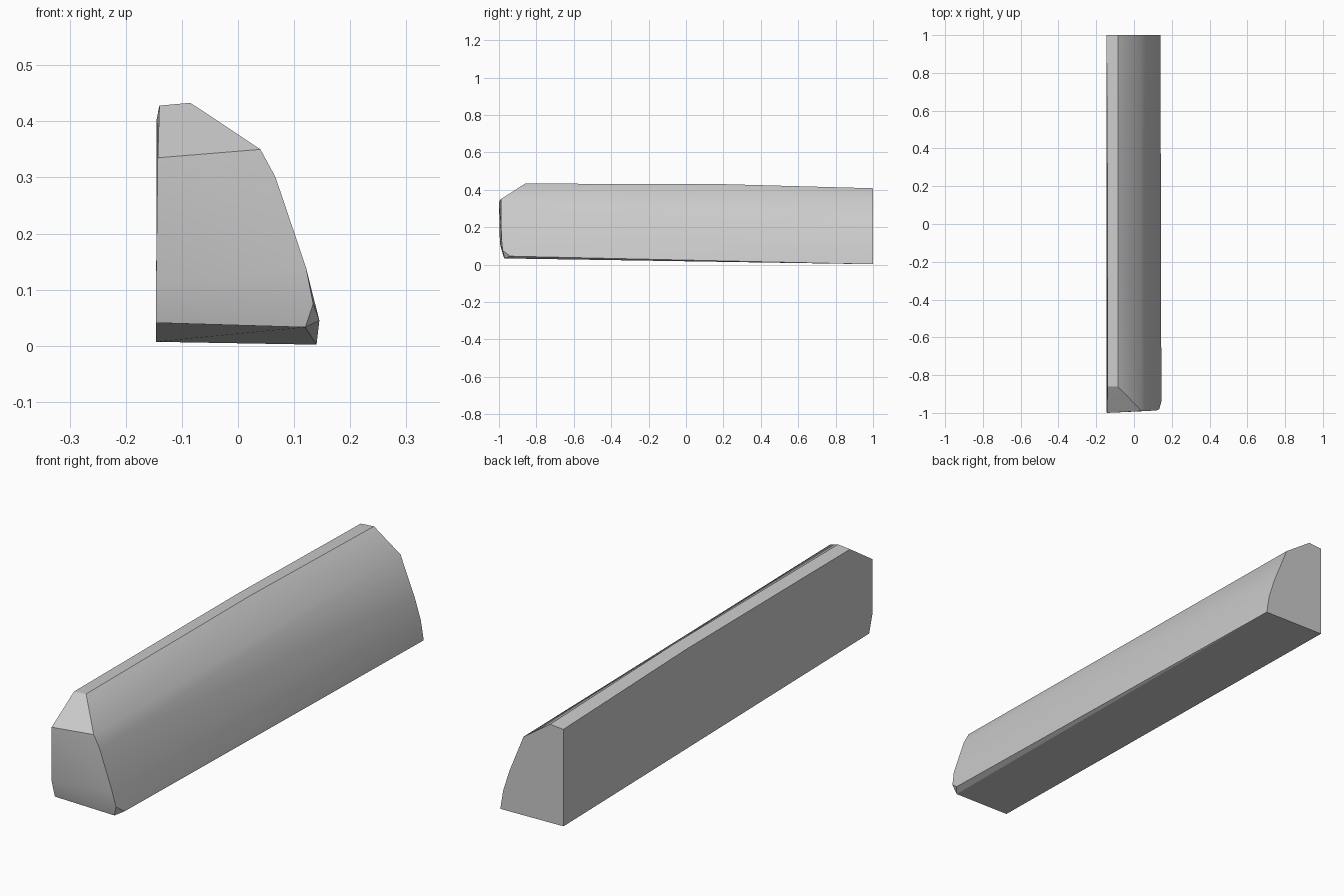
import bpy, bmesh, math

cube = bpy.data.objects.get("Cube")
if cube:
    bpy.data.objects.remove(cube, do_unlink=True)

mat = bpy.data.materials.new("plain grey")
mat.use_nodes = True
GREY = (0.6, 0.6, 0.6, 1)
mat.diffuse_color = GREY
mat.node_tree.nodes["Principled BSDF"].inputs["Base Color"].default_value = GREY

# Back end profile, (x, z): flat base and left wall, sloped top, bowed right side
back = [(-.146, .007), (.14, .002), (.127, .08), (.10, .165), (.066, .25),
        (.035, .325), (-.085, .408), (-.145, .403)]

# Front shoulder profile with its own setback along y
shoulder = [(.145, -.94, .045), (-.085, -.86, .433), (-.14, -.86, .428)]

# Nose: slightly domed front face, tucked in at the bottom
nose = [(-.146, -.975, .041), (.12, -.97, .033), (.134, -.98, .075),
        (.121, -.987, .14), (.067, -.99, .30), (.04, -.99, .35),
        (-.143, -1, .335), (-.146, -.995, .11)]

# Ridge where the top begins to fall towards the back
ridge = [(-.085, .2, .430), (-.141, .2, .424)]

points = [(x, 1, z) for x, z in back] + shoulder + nose + ridge

# The bar is the convex skin around these corners
bm = bmesh.new()
for p in points:
    bm.verts.new(p)
hull = bmesh.ops.convex_hull(bm, input=bm.verts)
loose = {e for e in hull["geom_interior"] + hull["geom_unused"]
         if isinstance(e, bmesh.types.BMVert)}
bmesh.ops.delete(bm, geom=list(loose), context="VERTS")
bmesh.ops.dissolve_limit(bm, angle_limit=math.radians(1),
                         verts=bm.verts, edges=bm.edges)
bmesh.ops.recalc_face_normals(bm, faces=bm.faces)

mesh = bpy.data.meshes.new("bar")
bm.to_mesh(mesh)
bm.free()
mesh.materials.append(mat)
bar = bpy.data.objects.new("bar", mesh)
bpy.context.collection.objects.link(bar)

# Soft side, crisp corners
bpy.ops.object.select_all(action="DESELECT")
bar.select_set(True)
bpy.context.view_layer.objects.active = bar
bpy.ops.object.shade_smooth_by_angle(angle=math.radians(28))
